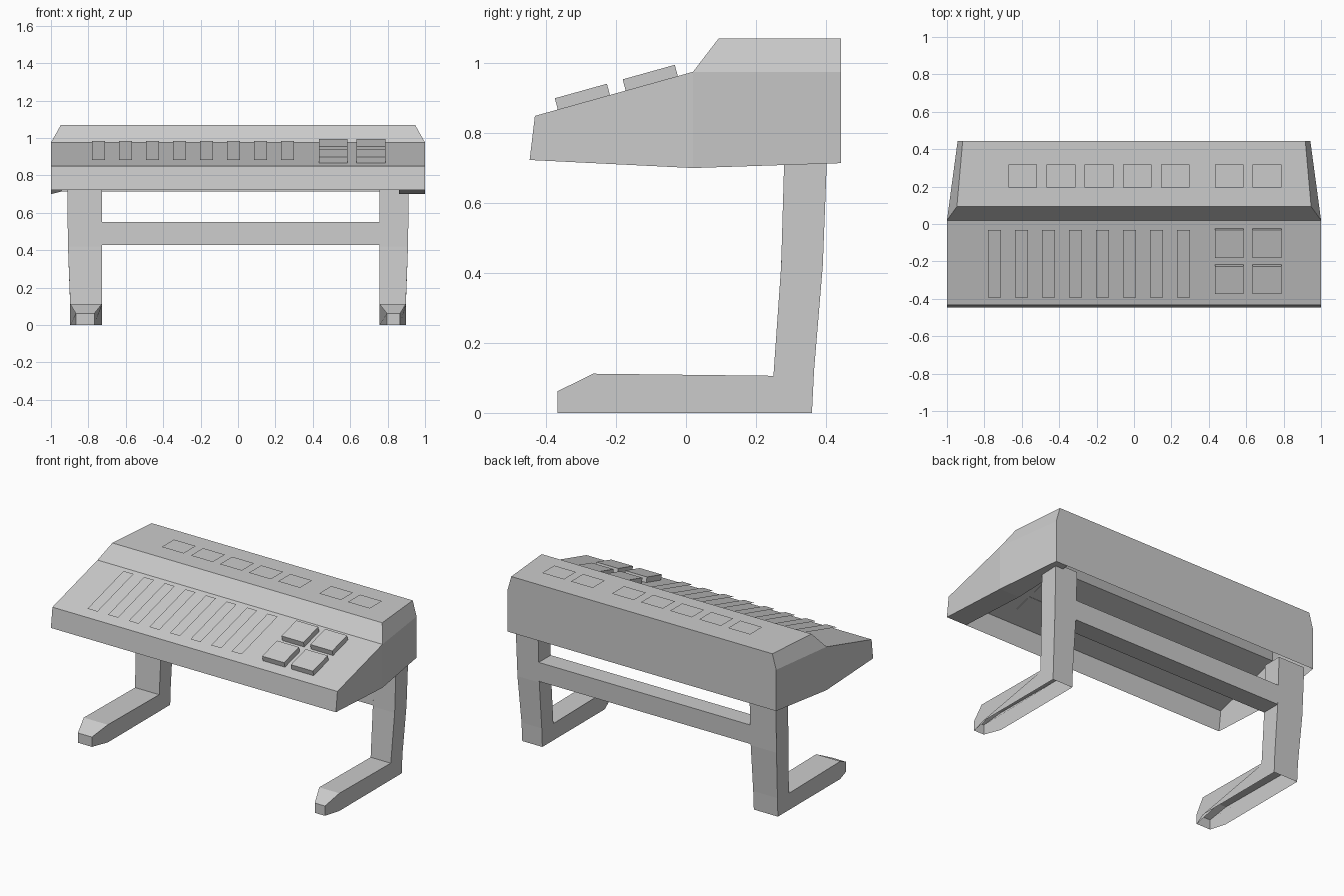
import bpy, bmesh

if "Cube" in bpy.data.objects:
    bpy.data.objects.remove(bpy.data.objects["Cube"])


def make_object(name, verts, faces):
    bm = bmesh.new()
    vs = [bm.verts.new(v) for v in verts]
    for f in faces:
        bm.faces.new([vs[i] for i in f])
    bmesh.ops.recalc_face_normals(bm, faces=bm.faces[:])
    mesh = bpy.data.meshes.new(name)
    bm.to_mesh(mesh)
    bm.free()
    obj = bpy.data.objects.new(name, mesh)
    bpy.context.collection.objects.link(obj)
    return obj


def loft(name, ring_a, ring_b, cap_a=True, cap_b=True, skip=()):
    """Join two matching outlines with side faces and optional end caps."""
    n = len(ring_a)
    faces = [(i, (i + 1) % n, n + (i + 1) % n, n + i) for i in range(n) if i not in skip]
    if cap_a:
        faces.append(tuple(range(n)))
    if cap_b:
        faces.append(tuple(range(n, 2 * n)))
    return make_object(name, list(ring_a) + list(ring_b), faces)


def slope(y):
    """Height of the sloping front panel at depth y."""
    return 0.849 + (y + 0.432) * 0.126 / 0.452


# Console shell, open underneath: rows of (half width, y, z)
rows = [(1, -.447, .723), (1, -.432, .849), (1, .02, .975), (.947, .093, 1.07),
        (.916, .443, 1.07), (.943, .443, .975), (.943, .443, .714), (1, .02, .70)]
verts = [(-x, y, z) for x, y, z in rows] + [(x, y, z) for x, y, z in rows]
faces = [(i, i + 1, i + 9, i + 8) for i in range(6)]
for o in (0, 8):
    faces += [(o, o + 1, o + 2, o + 7), (o + 7, o + 2, o + 5, o + 6), (o + 2, o + 3, o + 4, o + 5)]
# Narrow underside strip along the right edge
verts += [(.86, -.447, .723), (.86, .02, .70), (.86, .443, .714)]
faces += [(8, 15, 17, 16), (15, 14, 18, 17)]
make_object("console_body", verts, faces)

# Legs with long feet, hollow underneath; rows of (y, z, outer inset, inner inset)
leg_rows = [(.36, 0, .016, 0), (-.265, 0, .016, 0), (-.367, 0, .046, .04),
            (-.367, .062, .046, .04), (-.265, .112, .016, 0), (.25, .106, .016, 0),
            (.272, .42, .004, 0), (.281, .73, 0, 0), (.403, .73, 0, 0),
            (.391, .42, .004, 0), (.366, .12, .015, 0)]
for name, side, inner in (("left_leg", -1, .728), ("right_leg", 1, .756)):
    outer_ring = [(side * (.913 - o), y, z) for y, z, o, i in leg_rows]
    inner_ring = [(side * (inner + i), y, z) for y, z, o, i in leg_rows]
    loft(name, outer_ring, inner_ring, skip=(0, 1))

# Crossbar between the legs
bar = [(.272, .427), (.276, .55), (.396, .55), (.391, .427)]
loft("crossbar", [(-.73, y, z) for y, z in bar], [(.758, y, z) for y, z in bar])

# Thin slider keys floating just above the front panel
for k in range(8):
    x0 = -.781 + k * .1445
    y0, y1 = -.393, -.031
    make_object(f"slider_key_{k + 1}",
                [(x0, y0, slope(y0) + .023), (x0 + .07, y0, slope(y0) + .023),
                 (x0 + .07, y1, slope(y1) + .023), (x0, y1, slope(y1) + .023)], [(0, 1, 2, 3)])

# Flat buttons on the top deck
for k, x0 in enumerate((-.672, -.468, -.264, -.06, .144, .432, .634)):
    make_object(f"top_button_{k + 1}",
                [(x0, .195, 1.079), (x0 + .154, .195, 1.079),
                 (x0 + .154, .318, 1.079), (x0, .318, 1.079)], [(0, 1, 2, 3)])

# Four raised square pads
for r, y0 in enumerate((-.366, -.172)):
    y1 = y0 + .149
    side = [(y0, slope(y0) - .002), (y1, slope(y1) - .002),
            (y1 - .009, slope(y1) + .032), (y0 - .009, slope(y0) + .032)]
    for c, x0 in enumerate((.432, .634)):
        loft(f"pad_{r + 1}_{c + 1}", [(x0, y, z) for y, z in side],
             [(x0 + .154, y, z) for y, z in side])
